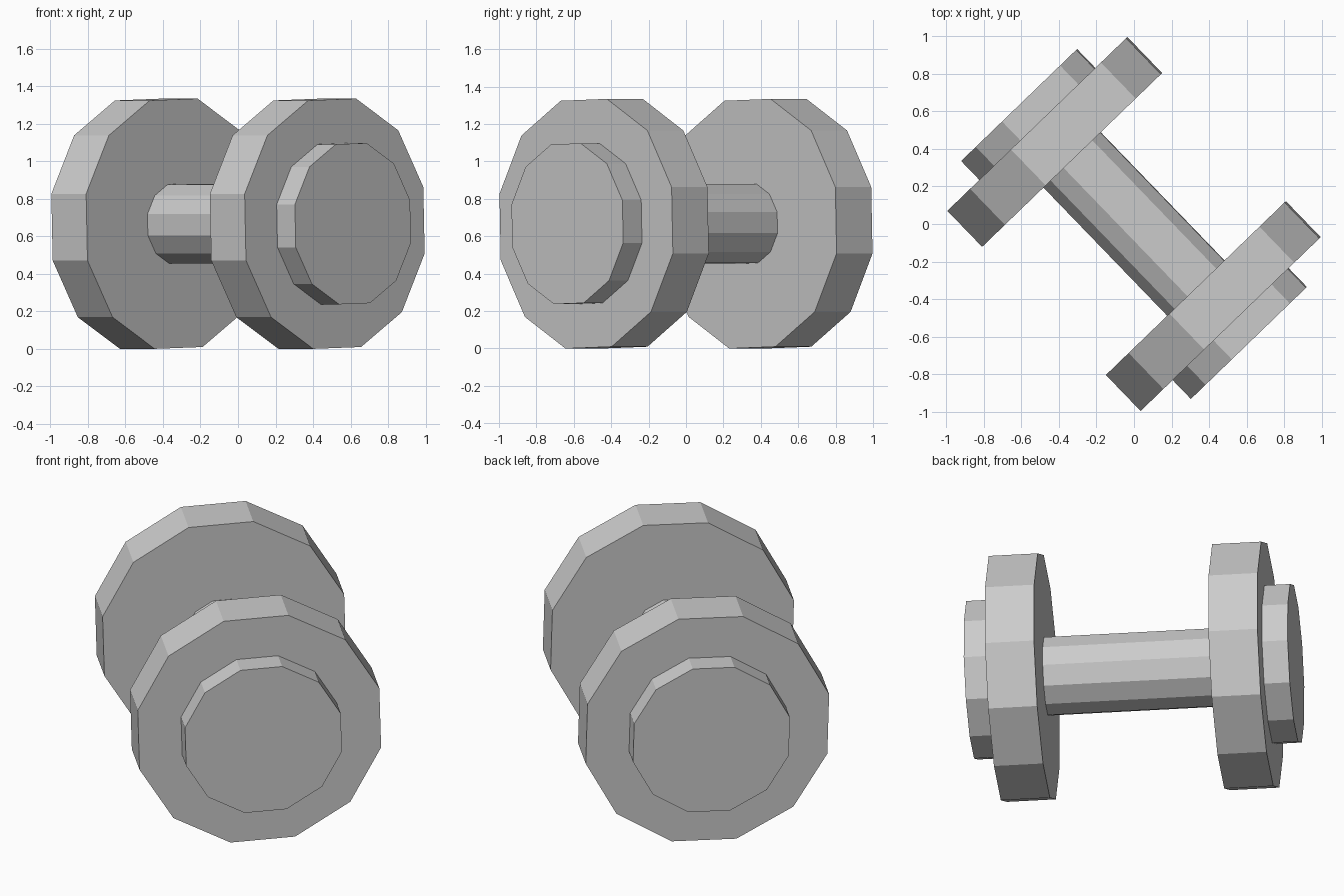
import bpy
import bmesh
import math
from mathutils import Matrix, Vector

if "Cube" in bpy.data.objects:
    bpy.data.objects.remove(bpy.data.objects["Cube"], do_unlink=True)

SIDES = 12
TURN = math.radians(44)      # turn of the dumbbell about the vertical
ROLL = math.radians(16.6)    # roll of the polygons about the bar
HEIGHT = 0.667               # height of the bar's centre line

grey = bpy.data.materials.new("metal_grey")
grey.use_nodes = True
colour = (0.6, 0.6, 0.6, 1)
grey.diffuse_color = colour
grey.node_tree.nodes["Principled BSDF"].inputs["Base Color"].default_value = colour

# Frame whose z runs along the bar and whose y points up
across = Vector((math.cos(TURN), math.sin(TURN), 0))
along = Vector((math.sin(TURN), -math.cos(TURN), 0))
frame = Matrix((across, (0, 0, 1), along)).transposed().to_4x4()
frame = Matrix.Translation((0, 0, HEIGHT)) @ frame


def disc(name, radius, start, end):
    """Twelve-sided prism between two distances along the bar."""
    bm = bmesh.new()
    place = (frame @ Matrix.Translation((0, 0, (start + end) / 2))
             @ Matrix.Rotation(ROLL, 4, 'Z'))
    bmesh.ops.create_cone(bm, cap_ends=True, segments=SIDES, radius1=radius,
                          radius2=radius, depth=abs(end - start), matrix=place)
    mesh = bpy.data.meshes.new(name)
    bm.to_mesh(mesh)
    bm.free()
    mesh.materials.append(grey)
    obj = bpy.data.objects.new(name, mesh)
    bpy.context.collection.objects.link(obj)


# Bar, then a weight plate and end cap on each side
disc("handle", 0.2185, -0.475, 0.475)
for side, s in (("front", 1), ("back", -1)):
    disc(side + "_weight_plate", 0.686, s * 0.475, s * 0.742)
    disc(side + "_end_cap", 0.442, s * 0.742, s * 0.882)
